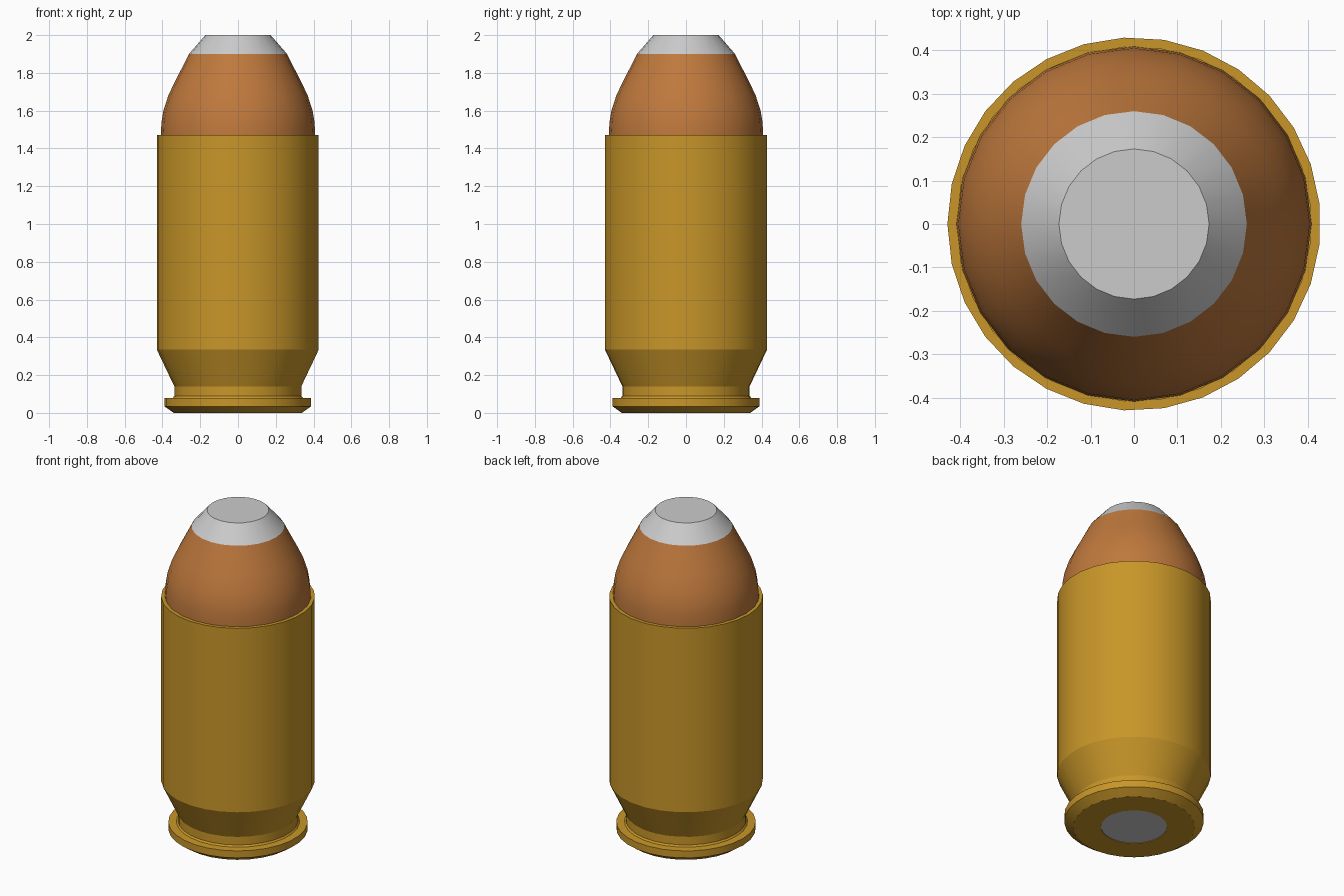
import bpy, bmesh
from math import sin, cos, pi, radians

cube = bpy.data.objects.get("Cube")
if cube:
    bpy.data.objects.remove(cube, do_unlink=True)


def material(name, color):
    mat = bpy.data.materials.new(name)
    mat.use_nodes = True
    mat.diffuse_color = color
    mat.node_tree.nodes["Principled BSDF"].inputs["Base Color"].default_value = color
    return mat


def lathe(name, profile, sides, mat=None):
    """Revolve (radius, height) points around z; both ends are closed with flat caps."""
    bm = bmesh.new()
    rings = []
    for r, z in profile:
        angles = [pi + 2 * pi * i / sides for i in range(sides)]
        rings.append([bm.verts.new((r * cos(a), r * sin(a), z)) for a in angles])
    for low, high in zip(rings, rings[1:]):
        for i in range(sides):
            j = (i + 1) % sides
            bm.faces.new((low[i], low[j], high[j], high[i]))
    bm.faces.new(rings[0][::-1])
    bm.faces.new(rings[-1])
    bmesh.ops.recalc_face_normals(bm, faces=bm.faces)
    mesh = bpy.data.meshes.new(name)
    bm.to_mesh(mesh)
    bm.free()
    obj = bpy.data.objects.new(name, mesh)
    bpy.context.collection.objects.link(obj)
    if mat:
        mesh.materials.append(mat)
    bpy.ops.object.select_all(action='DESELECT')
    obj.select_set(True)
    bpy.context.view_layer.objects.active = obj
    bpy.ops.object.shade_smooth_by_angle(angle=radians(20))
    return obj


brass = material("brass", (0.58, 0.305, 0.022, 1))
copper = material("copper", (0.52, 0.19, 0.046, 1))

# Case: primer pocket, chamfered rim, extractor groove, taper, wall and open mouth
lathe("case", [
    (0.185, 0.03), (0.185, 0), (0.34, 0), (0.39, 0.035), (0.39, 0.078),
    (0.345, 0.08), (0.337, 0.09), (0.337, 0.14), (0.43, 0.335),
    (0.43, 1.47), (0.408, 1.47), (0.408, 1.3)], 29, brass)

# Primer set into the base
lathe("primer", [(0.185, 0.003), (0.185, 0.028)], 24)

# Rounded jacket rising out of the case mouth
lathe("bullet_jacket", [
    (0.408, 1.32), (0.409, 1.47), (0.405, 1.54), (0.395, 1.6), (0.369, 1.68),
    (0.336, 1.75), (0.3, 1.82), (0.26, 1.9)], 24, copper)

# Exposed flat-nosed tip
lathe("bullet_tip", [(0.26, 1.9), (0.173, 2.0)], 24)
